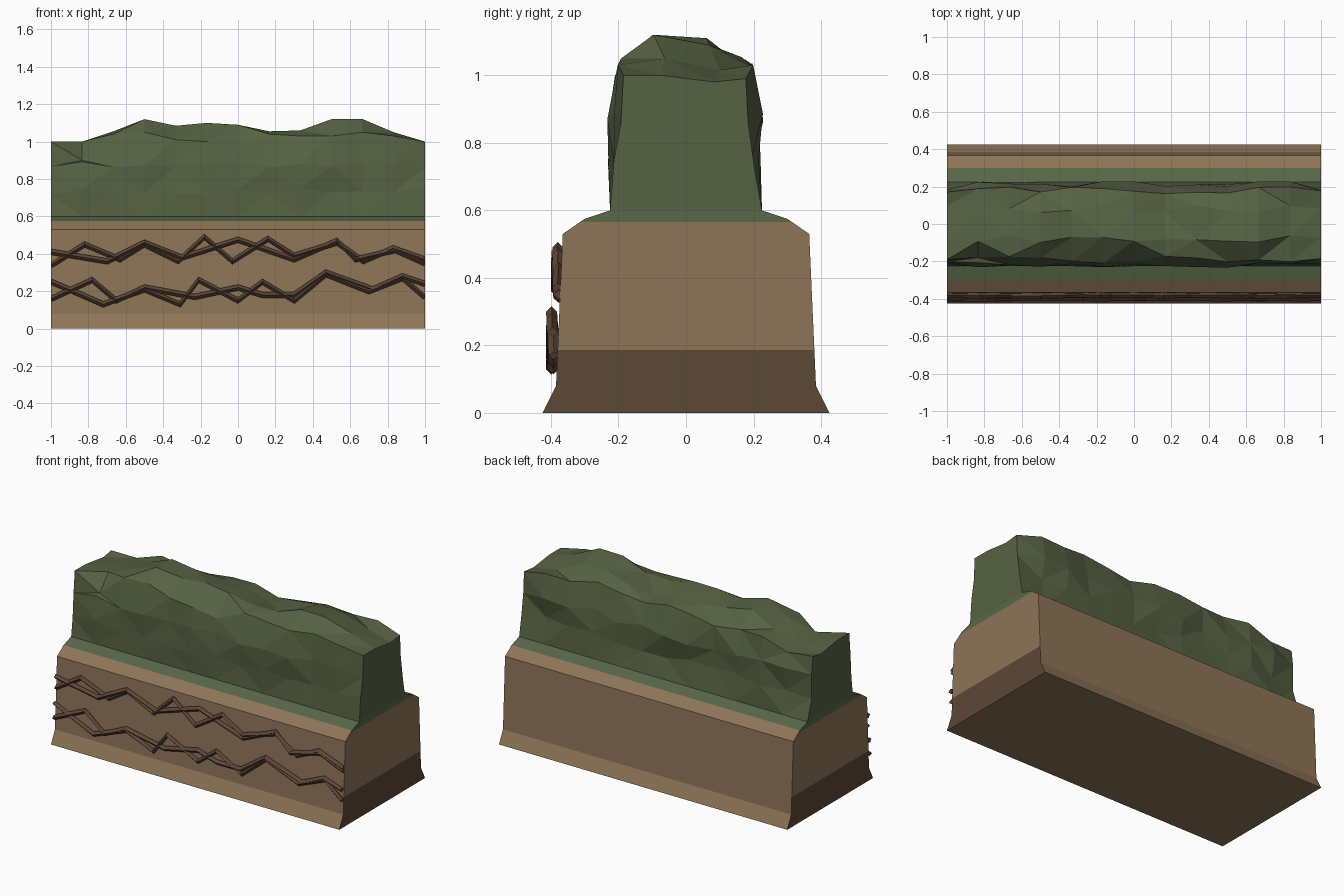
import bpy, bmesh, math, random
from mathutils import Vector

random.seed(4)
cube = bpy.data.objects.get("Cube")
if cube:
    bpy.data.objects.remove(cube, do_unlink=True)


def material(name, rgb):
    lin = [((c / 255 + 0.055) / 1.055) ** 2.4 for c in rgb] + [1]
    m = bpy.data.materials.new(name)
    m.use_nodes = True
    m.diffuse_color = lin
    node = m.node_tree.nodes["Principled BSDF"]
    node.inputs["Base Color"].default_value = lin
    node.inputs["Roughness"].default_value = 0.9
    return m


earth = material("earth brown", (141, 117, 87))
dark_earth = material("dark earth", (92, 72, 55))
grass = material("grass green", (87, 104, 72))
leaf = material("hedge green", (86, 98, 67))
root_wood = material("root brown", (92, 70, 54))


def finish(name, bm, mats):
    bmesh.ops.recalc_face_normals(bm, faces=bm.faces)
    mesh = bpy.data.meshes.new(name)
    bm.to_mesh(mesh)
    bm.free()
    for m in mats:
        mesh.materials.append(m)
    obj = bpy.data.objects.new(name, mesh)
    bpy.context.collection.objects.link(obj)
    return obj


def loft(bm, rings):
    """Skin closed rings of points and cap both ends."""
    loops = [[bm.verts.new(p) for p in ring] for ring in rings]
    n = len(loops[0])
    for a, b in zip(loops, loops[1:]):
        for i in range(n):
            j = (i + 1) % n
            bm.faces.new((a[i], a[j], b[j], b[i]))
    bm.faces.new(loops[0])
    bm.faces.new(loops[-1])


# Earth bank: mirrored profile along x, end caps cut into soil layers
half = [(0.425, 0), (0.385, 0.08), (0.365, 0.53), (0.30, 0.575), (0.225, 0.6)]
profile = half + [(-y, z) for y, z in reversed(half)]
bm = bmesh.new()
loft(bm, [[(x, y, z) for y, z in profile] for x in (-1, 1)])
for level in (0.187, 0.565):
    bmesh.ops.bisect_plane(bm, geom=bm.verts[:] + bm.edges[:] + bm.faces[:],
                           plane_co=(0, 0, level), plane_no=(0, 0, 1))
bm.normal_update()
for f in bm.faces:
    c = f.calc_center_median()
    if abs(f.normal.x) > 0.9:
        f.material_index = 1 if c.z < 0.187 else 2 if c.z > 0.565 else 0
    elif c.z > 0.58:
        f.material_index = 2
finish("earth_bank", bm, [earth, dark_earth, grass])

# Hedge: faceted cross-sections with an uneven crest
crest = [1.0, 1.0, 1.055, 1.12, 1.085, 1.1, 1.09, 1.055, 1.06, 1.12, 1.12, 1.05, 1.0]
front_edge = [1.0, 0.9, 1.04, 1.05, 1.01, 1.0, 0.97, 1.04, 1.03, 1.03, 1.05, 1.03, 1.0]
last = len(crest) - 1


def jitter(amount):
    return random.uniform(-amount, amount)


rings = []
for i, (top, front) in enumerate(zip(crest, front_edge)):
    x = -1 + 2 * i / last
    end = i in (0, last)
    bulge = 0 if end else 0.02
    back = 0.99 if end else min(top - 0.02, 1.03 + jitter(0.03))
    right_side = [(-0.225, 0.6),
                  (-0.203 - bulge + jitter(0.014), 0.73 + jitter(0.02)),
                  (-0.198 - bulge + jitter(0.016), 0.88 + jitter(0.02)),
                  (-0.172 - bulge + jitter(0.02), front)]
    ridge = [(-0.08 + jitter(0.02), top), (0.08 + jitter(0.02), top - abs(jitter(0.04)))]
    left_side = [(0.16 + bulge + jitter(0.02), back),
                 (0.193 + bulge + jitter(0.016), 0.88 + jitter(0.02)),
                 (0.19 + bulge + jitter(0.016), 0.74 + jitter(0.02)),
                 (0.225, 0.6)]
    rings.append([(x, y, z) for y, z in right_side + ridge + left_side])
bm = bmesh.new()
loft(bm, rings)
quads = [f for f in bm.faces if len(f.verts) == 4]
bmesh.ops.triangulate(bm, faces=quads, quad_method='SHORT_EDGE')
finish("hedge", bm, [leaf])

# Roots: four zigzag strands twisted into two bands on the front
strands = {
    "upper_root_a": [(-1, .34), (-.82, .45), (-.63, .37), (-.5, .45), (-.32, .36), (-.18, .49),
                     (-.03, .36), (.16, .48), (.3, .39), (.53, .46), (.67, .36), (.83, .43), (1, .37)],
    "upper_root_b": [(-1, .41), (-.7, .36), (-.5, .46), (-.3, .38), (0, .475), (.3, .37),
                     (.53, .47), (.63, .37), (.84, .42), (1, .35)],
    "lower_root_a": [(-1, .25), (-.72, .13), (-.5, .21), (-.31, .13), (-.21, .26), (0, .15),
                     (.13, .25), (.3, .15), (.47, .29), (.7, .2), (.88, .27), (1, .17)],
    "lower_root_b": [(-1, .16), (-.78, .26), (-.65, .15), (-.5, .22), (-.23, .17), (0, .22),
                     (.13, .18), (.3, .18), (.47, .3), (.72, .21), (.88, .28), (1, .24)],
}
for name, path in strands.items():
    depth = -0.38 if name.startswith("upper") else -0.395
    bm = bmesh.new()
    root_rings = []
    for k, (x, z) in enumerate(path):
        before, after = path[max(k - 1, 0)], path[min(k + 1, len(path) - 1)]
        along = Vector((after[0] - before[0], 0, after[1] - before[1])).normalized()
        side = Vector((-along.z, 0, along.x))
        out = Vector((0, 1, 0))
        centre = Vector((x, depth + jitter(0.004), z))
        ring = []
        for q in range(4):
            a = q * math.pi / 2
            p = centre + 0.016 * (math.cos(a) * side + math.sin(a) * out)
            p.x = max(-1, min(1, p.x))
            ring.append(p)
        root_rings.append(ring)
    loft(bm, root_rings)
    finish(name, bm, [root_wood])
